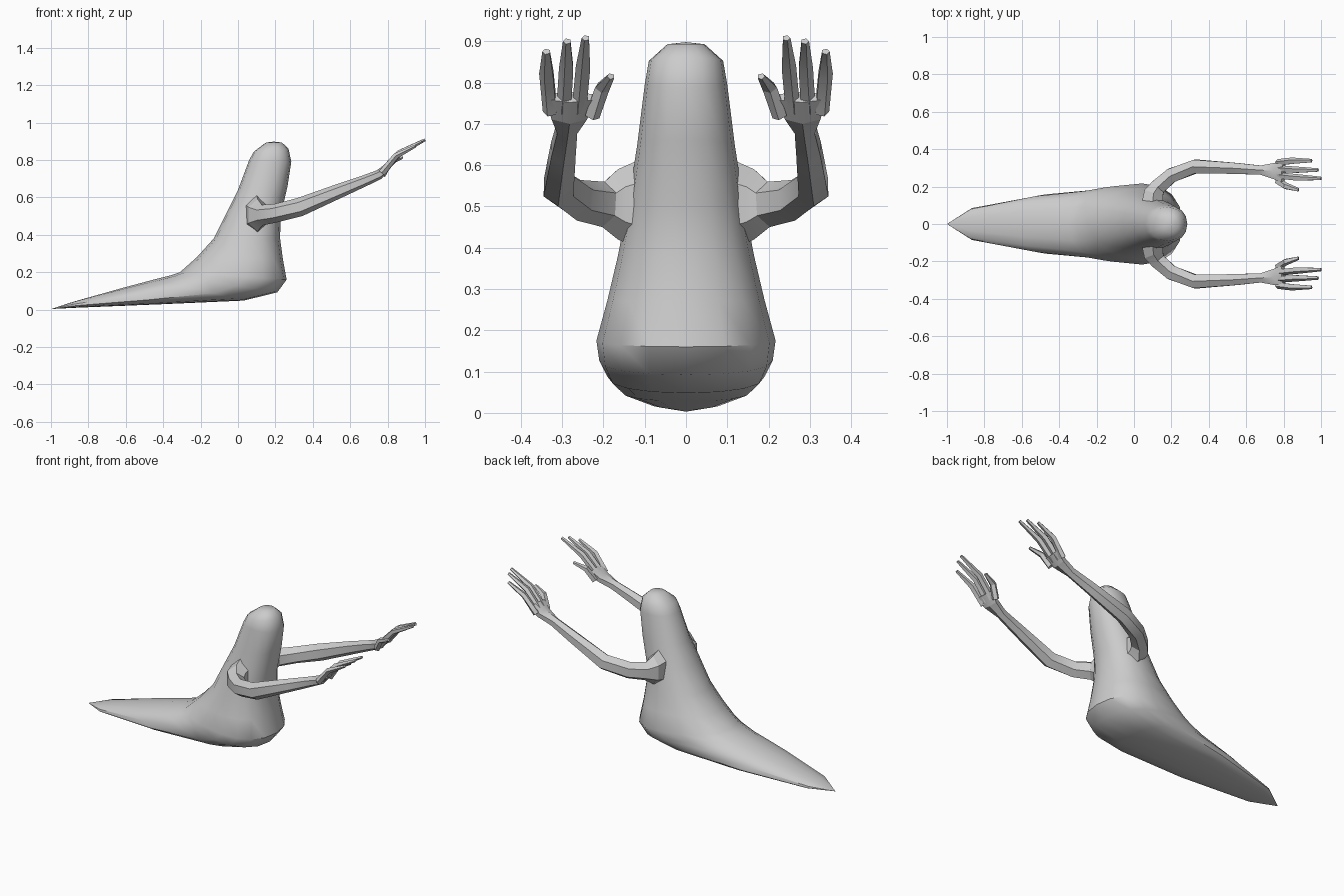
import bpy, bmesh, math
from mathutils import Vector

if "Cube" in bpy.data.objects:
    bpy.data.objects.remove(bpy.data.objects["Cube"])


def loft(bm, rings, tip0=None, tip1=None):
    """Skin a list of point rings, closing each end with a tip point or a flat cap."""
    vs = [[bm.verts.new(p) for p in r] for r in rings]
    n = len(vs[0])
    for a, b in zip(vs, vs[1:]):
        for i in range(n):
            j = (i + 1) % n
            bm.faces.new((a[i], a[j], b[j], b[i]))
    for ring, tip in ((vs[0], tip0), (vs[-1], tip1)):
        if tip is None:
            bm.faces.new(ring)
        else:
            t = bm.verts.new(tip)
            for i in range(n):
                bm.faces.new((ring[i], ring[(i + 1) % n], t))


def tube(bm, path, sides):
    """Tube along (x, y, z, side radius, up radius) stations."""
    pts = [Vector(p[:3]) for p in path]
    rings = []
    for k, p in enumerate(path):
        t = (pts[min(k + 1, len(pts) - 1)] - pts[max(k - 1, 0)]).normalized()
        side = t.cross(Vector((0, 0, 1))).normalized()
        up = side.cross(t)
        rings.append([pts[k] + side * p[3] * math.cos(a) + up * p[4] * math.sin(a)
                      for a in [2 * math.pi * (i + .5) / sides for i in range(sides)]])
    loft(bm, rings)


def finish(bm, name, angle, mirror=False):
    bmesh.ops.recalc_face_normals(bm, faces=bm.faces)
    me = bpy.data.meshes.new(name)
    bm.to_mesh(me)
    bm.free()
    ob = bpy.data.objects.new(name, me)
    bpy.context.collection.objects.link(ob)
    if mirror:
        m = ob.modifiers.new("Mirror", 'MIRROR')
        m.use_axis = (False, True, False)
    bpy.ops.object.select_all(action='DESELECT')
    ob.select_set(True)
    bpy.context.view_layer.objects.active = ob
    bpy.ops.object.shade_smooth_by_angle(angle=math.radians(angle))


# Body: rings fan from level (head) to upright (tail)
# back x, back z, front x, front z, half width, position of widest point
body = [
    (.15, .893, .235, .893, .045, .5),
    (.085, .845, .27, .86, .09, .5),
    (.06, .80, .285, .79, .10, .5),
    (0, .64, .265, .66, .118, .52),
    (-.06, .52, .228, .50, .14, .52),
    (-.13, .38, .225, .38, .165, .54),
    (-.22, .28, .24, .27, .19, .58),
    (-.31, .20, .26, .16, .217, .62),
    (-.36, .183, .21, .092, .21, .62),
    (-.44, .163, .03, .048, .19, .66),
    (-.62, .115, -.42, .028, .158, .72),
    (-.88, .042, -.86, .010, .085, .65),
]
N = 16
rings = []
for bx, bz, fx, fz, w, c in body:
    B, F = Vector((bx, 0, bz)), Vector((fx, 0, fz))
    C = B.lerp(F, c)
    ring = []
    for i in range(N):
        a = 2 * math.pi * i / N
        ca, sa = math.cos(a), math.sin(a)
        end = F if ca > 0 else B
        ring.append(C + (end - C) * abs(ca) ** .9 + Vector((0, math.copysign(w * abs(sa) ** .9, sa), 0)))
    rings.append(ring)
bm = bmesh.new()
loft(bm, rings, (.19, 0, .898), (-1, 0, .003))
finish(bm, "body", 40)

# Arms: flared shoulder, bent elbow, wrist and palm
bm = bmesh.new()
tube(bm, [(.10, .12, .505, .065, .105), (.105, .165, .505, .06, .085),
          (.13, .20, .505, .048, .055), (.20, .26, .515, .045, .05),
          (.33, .308, .548, .042, .05), (.55, .297, .638, .034, .038),
          (.68, .288, .69, .028, .030), (.755, .283, .722, .05, .026),
          (.80, .28, .765, .068, .018)], 6)
finish(bm, "arms", 25, True)

# Fingers: base y, then tip position
bm = bmesh.new()
for y0, z0, tip in ((.328, .745, (.95, .338, .875)), (.295, .75, (.985, .288, .90)),
                    (.258, .75, (1, .243, .908)), (.228, .735, (.88, .182, .815))):
    T = Vector(tip)
    base = Vector((.77, y0, z0 - .015))
    k = base.lerp(T, .48) + Vector((-.012, .004 if y0 > .3 else -.003, .022))
    tube(bm, [(*base, .019, .02), (*k, .019, .017), (*T, .010, .008)], 5)
finish(bm, "fingers", 25, True)
